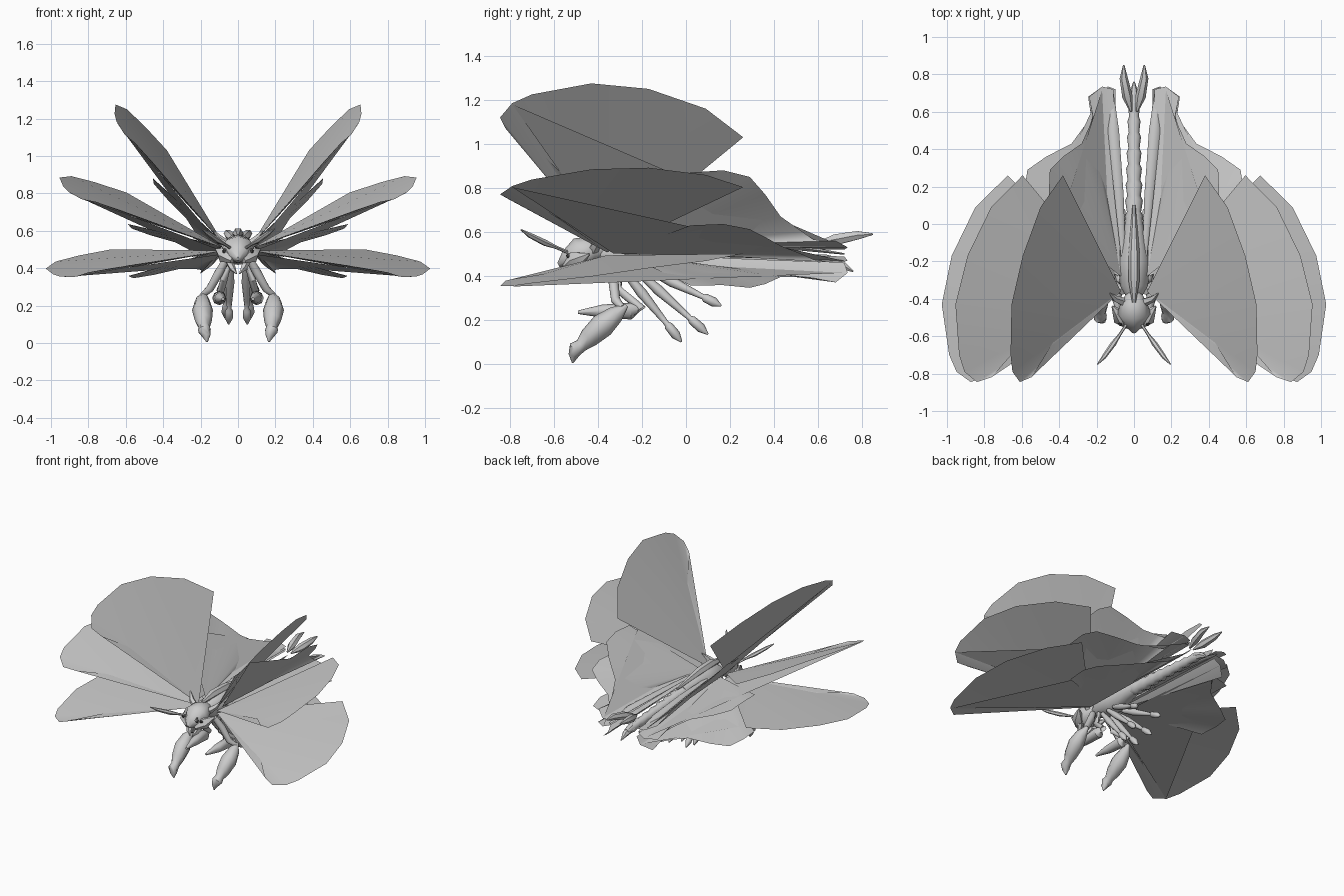
import bpy, bmesh, math
from mathutils import Vector

if "Cube" in bpy.data.objects:
    bpy.data.objects.remove(bpy.data.objects["Cube"])


def material(name, v):
    m = bpy.data.materials.new(name)
    m.diffuse_color = (v, v, v, 1)
    m.use_nodes = True
    m.node_tree.nodes["Principled BSDF"].inputs["Base Color"].default_value = m.diffuse_color
    return m


GREY = material("pale_grey", 0.6)
DARK = material("dark_grey", 0.06)


def finish(name, bm, mat=GREY, smooth=True):
    bmesh.ops.recalc_face_normals(bm, faces=bm.faces)
    me = bpy.data.meshes.new(name)
    bm.to_mesh(me)
    bm.free()
    me.materials.append(mat)
    ob = bpy.data.objects.new(name, me)
    bpy.context.collection.objects.link(ob)
    if smooth:
        bpy.ops.object.select_all(action='DESELECT')
        ob.select_set(True)
        bpy.context.view_layer.objects.active = ob
        bpy.ops.object.shade_smooth_by_angle(angle=math.radians(50))
    return ob


def limb(name, pts, sides=8, s=1, flat=1.0):
    """Tapered tube through (x, y, z, radius) points; s mirrors in x."""
    bm = bmesh.new()
    P = [Vector((p[0] * s, p[1], p[2])) for p in pts]
    rings = []
    for i, p in enumerate(P):
        d = (P[min(i + 1, len(P) - 1)] - P[max(i - 1, 0)]).normalized()
        a = d.cross(Vector((0, 0, 1)))
        if a.length < 0.05:
            a = d.cross(Vector((0, 1, 0)))
        a.normalize()
        b = a.cross(d)
        r = pts[i][3]
        rings.append([bm.verts.new(p + a * r * math.cos(t) + b * r * flat * math.sin(t))
                      for t in (math.tau * k / sides for k in range(sides))])
    for q, r in zip(rings, rings[1:]):
        for k in range(sides):
            n = (k + 1) % sides
            bm.faces.new((q[k], q[n], r[n], r[k]))
    bm.faces.new(rings[0][::-1])
    bm.faces.new(rings[-1])
    return finish(name, bm)


# Wing outlines in the raised pose; first point is the root
FORE = [(.07, -.36, .52), (.38, .26, 1.03), (.5, .09, 1.16), (.595, -.17, 1.25),
        (.655, -.43, 1.275), (.66, -.7, 1.225), (.65, -.79, 1.185),
        (.61, -.845, 1.12), (.55, -.82, 1.07), (.45, -.66, .96), (.39, -.57, .87)]
HIND = [(.07, -.28, .53), (.45, .02, .87), (.455, .17, .88), (.45, .29, .85),
        (.38, .36, .77), (.28, .43, .67), (.235, .53, .6), (.22, .58, .565),
        (.24, .68, .56), (.17, .735, .53), (.11, .72, .52)]
FOLD = [(.65, -.79, 1.18), (.1, -.33, .53), (.17, .72, .53)]


def wing(name, outline, angle, s):
    """Fan of faces turned about the shoulder line."""
    bm = bmesh.new()
    c, n = math.cos(angle), math.sin(angle)
    vs = []
    for x, y, z in outline:
        dx, dz = x - .05, z - .5
        vs.append(bm.verts.new((s * (.05 + dx * c + dz * n), y, .5 - dx * n + dz * c)))
    for a, b in zip(vs[1:], vs[2:]):
        bm.faces.new((vs[0], a, b))
    return finish(name, bm)


for s, side in ((1, "right"), (-1, "left")):
    # Three fanned pairs of wings
    for i, deg in enumerate((0, 29, 58)):
        for part, outline in (("fore_wing", FORE), ("hind_wing", HIND), ("wing_fold", FOLD)):
            wing(f"{part}_{side}_{i + 1}", outline, math.radians(deg), s)

    # Folded slender blades beside the abdomen
    limb("back_blade_" + side, [(.05, -.28, .54, .008), (.08, .15, .54, .025),
                                (.11, .5, .53, .03), (.12, .72, .5, .008)], 6, s, .5)
    # Tail prongs
    limb("tail_prong_" + side, [(.015, .6, .55, .006), (.035, .68, .565, .028),
                                (.055, .78, .585, .022), (.055, .85, .59, .004)], 6, s)
    # Antennae
    limb("antenna_" + side, [(.03, -.52, .5, .008), (.075, -.59, .53, .008),
                             (.11, -.64, .55, .015), (.16, -.71, .585, .012),
                             (.195, -.75, .61, .003)], 6, s)
    # Heavy front claws
    limb("front_arm_" + side, [(.06, -.36, .45, .02), (.1, -.33, .38, .025),
                               (.15, -.32, .29, .022), (.19, -.29, .255, .015)], 8, s)
    limb("front_claw_" + side, [(.18, -.27, .265, .01), (.19, -.32, .225, .04),
                                (.19, -.38, .175, .056), (.185, -.44, .12, .046),
                                (.18, -.475, .085, .03), (.18, -.5, .07, .036),
                                (.17, -.51, .04, .024), (.165, -.515, .005, .004)], 8, s)
    # Second pair, reaching forward
    limb("second_leg_" + side, [(.05, -.3, .43, .018), (.075, -.31, .34, .02),
                                (.1, -.2, .25, .02), (.1, -.25, .24, .038),
                                (.095, -.38, .24, .03), (.08, -.49, .235, .008)], 8, s)
    # Slim trailing legs with small feet
    for i, (x, hy, fy, fz) in enumerate(((.05, -.28, -.02, .1), (.07, -.22, .1, .135),
                                         (.1, -.16, .16, .265))):
        h, f = Vector((.04, hy, .42)), Vector((x, fy, fz))
        path = [(0, .015), (.3, .024), (.6, .016), (.74, .012), (.77, .02), (.9, .022), (1, .004)]
        limb(f"trailing_leg_{i + 1}_{side}",
             [(*h.lerp(f, t), r) for t, r in path], 8, s)
    # Cheek, jaw and horn
    limb("cheek_" + side, [(.03, -.55, .44, .015), (.07, -.5, .47, .045),
                           (.115, -.44, .5, .006)], 6, s)
    limb("horn_" + side, [(.05, -.42, .52, .025), (.1, -.4, .56, .018),
                          (.13, -.37, .6, .003)], 5, s)
    limb("jaw_" + side, [(.05, -.5, .44, .02), (.03, -.53, .4, .018),
                         (.008, -.55, .37, .003)], 5, s)
    # Small eye
    limb("eye_" + side, [(.07, -.525, .49, .004), (.074, -.535, .492, .012),
                         (.078, -.543, .494, .004)], 6, s)
    bpy.data.objects["eye_" + side].data.materials[0] = DARK

# Head, thorax, abdomen and tail spine
limb("head", [(0, -.58, .45, .012), (0, -.54, .47, .055), (0, -.48, .5, .09),
              (0, -.42, .52, .07), (0, -.37, .52, .04)], 8, 1, .85)
limb("thorax", [(0, -.4, .5, .035), (0, -.33, .5, .075), (0, -.2, .5, .085),
                (0, -.06, .51, .06), (0, .05, .51, .04)], 10)
limb("crest", [(0, -.42, .57, .01), (0, -.3, .585, .03), (0, -.15, .58, .03),
               (0, .1, .55, .008)], 6)
segs = []
for i in range(8):
    y, r = -.02 + i * .085, .05 - i * .0025
    segs += [(0, y, .505 - i * .005, r * .8), (0, y + .06, .5 - i * .005, r)]
limb("abdomen", segs + [(0, .7, .46, .02)], 8)
limb("tail_spine", [(0, .64, .47, .03), (0, .71, .45, .022), (0, .76, .42, .004)], 6)
